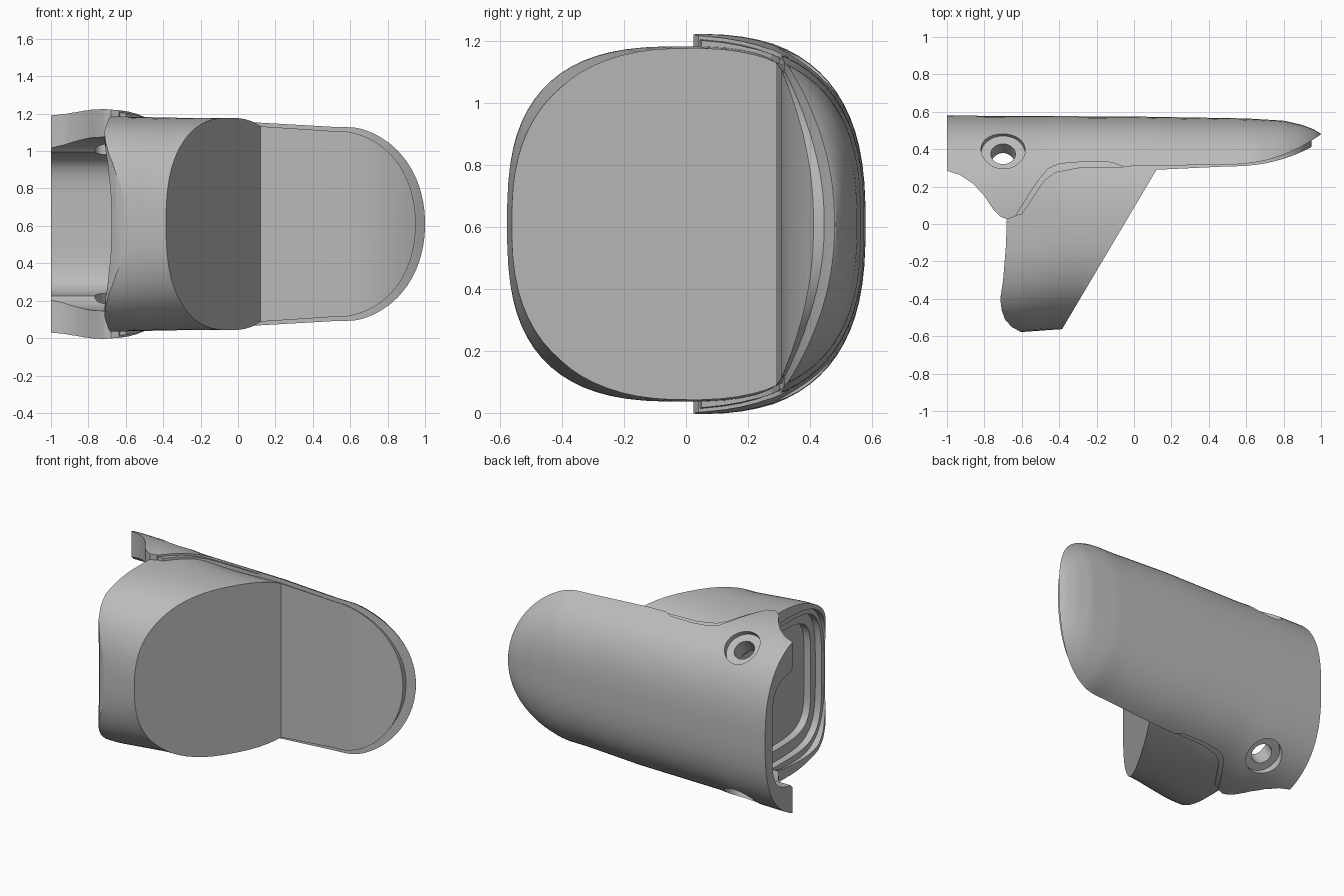
import bpy, bmesh, math
from mathutils import Matrix

if "Cube" in bpy.data.objects:
    bpy.data.objects.remove(bpy.data.objects["Cube"])

MID = 0.61  # height of the long axis

grey = bpy.data.materials.new("plain grey")
grey.use_nodes = True
colour = (0.5, 0.5, 0.5, 1)
grey.diffuse_color = colour
grey.node_tree.nodes["Principled BSDF"].inputs["Base Color"].default_value = colour


def interp(x, table):
    """Piecewise linear lookup in (x, value) pairs."""
    for (x0, v0), (x1, v1) in zip(table, table[1:]):
        if x <= x1:
            return v0 + (v1 - v0) * max(0, x - x0) / (x1 - x0)
    return table[-1][1]


def finish(name, bm):
    bmesh.ops.recalc_face_normals(bm, faces=bm.faces)
    mesh = bpy.data.meshes.new(name)
    bm.to_mesh(mesh)
    bm.free()
    mesh.materials.append(grey)
    ob = bpy.data.objects.new(name, mesh)
    bpy.context.collection.objects.link(ob)
    return ob


def loft(name, xs, section, segments=72):
    """Loft rounded squares along x; section gives half height, half depth, y centre, power."""
    bm = bmesh.new()
    rings = []
    for x in xs:
        hz, hy, cy, n = section(x)
        ring = []
        for i in range(segments):
            c, s = (f(math.tau * (i + 0.5) / segments) for f in (math.cos, math.sin))
            y = cy + hy * math.copysign(abs(c) ** (2 / n), c)
            z = MID + hz * math.copysign(abs(s) ** (2 / n), s)
            ring.append(bm.verts.new((x, y, z)))
        rings.append(ring)
    for a, b in zip(rings, rings[1:]):
        for i in range(segments):
            j = (i + 1) % segments
            bm.faces.new((a[i], a[j], b[j], b[i]))
    bm.faces.new(rings[0])
    bm.faces.new(rings[-1])
    return finish(name, bm)


def prism(name, outline):
    """Extrude a plan outline through the whole height."""
    bm = bmesh.new()
    face = bm.faces.new([bm.verts.new((x, y, -0.3)) for x, y in outline])
    top = bmesh.ops.extrude_face_region(bm, geom=[face])["geom"]
    verts = [v for v in top if isinstance(v, bmesh.types.BMVert)]
    bmesh.ops.translate(bm, verts=verts, vec=(0, 0, 1.9))
    return finish(name, bm)


def bore(radius, depth, side):
    """Cylinder square to the ear surface, upper (side 1) or lower (side -1)."""
    bm = bmesh.new()
    tilt = math.radians(35 if side > 0 else 145)
    place = (Matrix.Translation((-0.7, 0.4, MID + side * 0.515)) @ Matrix.Rotation(-tilt, 4, 'X')
             @ Matrix.Translation((0, 0, (0.2 - depth) / 2)))
    bmesh.ops.create_cone(bm, cap_ends=True, segments=40, radius1=radius, radius2=radius,
                          depth=0.2 + depth, matrix=place)
    return finish("bore_cutter", bm)


def boolean(ob, cutter, operation):
    bpy.context.view_layer.objects.active = ob
    mod = ob.modifiers.new("cut", 'BOOLEAN')
    mod.operation, mod.object, mod.solver = operation, cutter, 'EXACT'
    bpy.ops.object.modifier_apply(modifier=mod.name)


# Side curves of the shell and pad
back = [(-1, 0.58), (0, 0.575), (0.6, 0.565), (0.8, 0.553), (0.9, 0.53), (0.96, 0.507), (1, 0.483)]
sides = [(-1, 0.618), (-0.7, 0.614), (-0.5, 0.597), (0.1, 0.59), (0.5, 0.57)]
PAD_END = 0.95


def shell_edge(x):
    return 0.318 + 0.162 * ((x - 0.5) / 0.5) ** 2.2


def pad_edge(x):
    return 0.308 + 0.104 * ((x - 0.5) / (PAD_END - 0.5)) ** 2.3


def tip_half(x, end, half, ratio, n):
    """Section half height that gives a rounded outline at the seam."""
    u = min(1, (x - 0.5) / (end - 0.5))
    outline = max(0.015, half * (1 - u ** 2.2) ** (1 / 2.1))
    return outline / (1 - ratio ** n) ** (1 / n)


def shell_section(x, grow=0.0):
    n, depth = 2.65, interp(x, back)
    half = interp(x, sides)
    if x > 0.5:
        half = min(half, tip_half(x, 1, 0.53, shell_edge(x) / depth, n))
    return half + grow, depth + grow, 0, n


def body_section(x):
    half = interp(x, [(-0.6, 0.574), (-0.2, 0.566), (0.1, 0.57), (0.5, 0.55)])
    depth = interp(x, [(-0.6, 0.578), (-0.38, 0.562)])
    n = interp(x, [(-0.65, 2.8), (-0.3, 2.4), (0.1, 2.5)])
    if x > 0.5:
        half = min(half, tip_half(x, PAD_END, 0.5, pad_edge(x) / depth, n))
    return half, depth, 0, n


def stations(end):
    tip = [0.5 + (end - 0.5) * math.sin(math.pi / 2 * i / 24) for i in range(25)]
    return [-1 + i * 0.05 for i in range(30)] + tip


# Long back shell with side ears and rounded tip
curve = [0.5 + i * 0.05 for i in range(11)]
ear = [(-1, 0.285), (-0.93, 0.262), (-0.86, 0.215), (-0.8, 0.15), (-0.75, 0.075),
       (-0.715, 0.04), (-0.68, 0.025), (-0.635, 0.04)]
seam = [(-0.56, 0.16), (-0.51, 0.235), (-0.46, 0.295), (-0.4, 0.322), (-0.28, 0.332),
        (-0.12, 0.33), (-0.06, 0.308)]
shell = loft("back_shell", stations(1), shell_section)
shell_plan = ([(-1.1, 0.8), (-1.1, 0.285)] + ear + seam
              + [(x, shell_edge(x)) for x in curve] + [(1.1, 0.54), (1.1, 0.8)])

# Stepped lip beneath the seam
lip = loft("seam_lip", stations(1), lambda x: shell_section(x, -0.012))
lip_plan = [(-0.66, 0.04), (-0.6, 0.05), (-0.53, 0.155), (-0.48, 0.23), (-0.42, 0.275),
            (-0.3, 0.298), (-0.06, 0.303), (-0.06, 0.36), (-0.4, 0.36), (-0.5, 0.29)]

# Front body with slanted face and flat pad
body = loft("front_body", stations(PAD_END), body_section)
body_plan = ([(-0.66, 0.1), (-0.68, 0.03), (-0.685, -0.12), (-0.7, -0.3), (-0.715, -0.4),
              (-0.708, -0.46), (-0.69, -0.51), (-0.655, -0.55), (-0.6, -0.58), (-0.52, -0.6),
              (-0.407, -0.6), (0.12, 0.29)]
             + [(x, pad_edge(x)) for x in curve[:10]]
             + [(1, 0.44), (0.9, 0.45), (-0.4, 0.42), (-0.52, 0.3)])

parts = [(shell, shell_plan), (lip, lip_plan), (body, body_plan)]
for ob, plan in parts:
    cutter = prism("plan_cutter", plan)
    boolean(ob, cutter, 'INTERSECT')
    bpy.data.objects.remove(cutter)


# Stepped socket open at the rear end, and the pin holes through the ears
def socket(end, half, y0, y1, power):
    return loft("socket_cutter", [-1.2, end],
                lambda x: (half, (y1 - y0) / 2, (y0 + y1) / 2, power))


cutters = [socket(-0.672, 0.505, -0.525, 0.18, 3),
           socket(-0.625, 0.465, -0.495, 0.37, 4),
           socket(-0.575, 0.39, -0.445, 0.5, 5)]
cutters += [bore(r, d, side) for side in (1, -1) for r, d in ((0.118, 0.045), (0.066, 0.3))]
for cutter in cutters:
    for ob, plan in parts:
        boolean(ob, cutter, 'DIFFERENCE')
    bpy.data.objects.remove(cutter)

# Smooth surfaces with crisp edges
for ob, plan in parts:
    bpy.ops.object.select_all(action='DESELECT')
    ob.select_set(True)
    bpy.context.view_layer.objects.active = ob
    bpy.ops.object.shade_smooth_by_angle(angle=math.radians(28))
